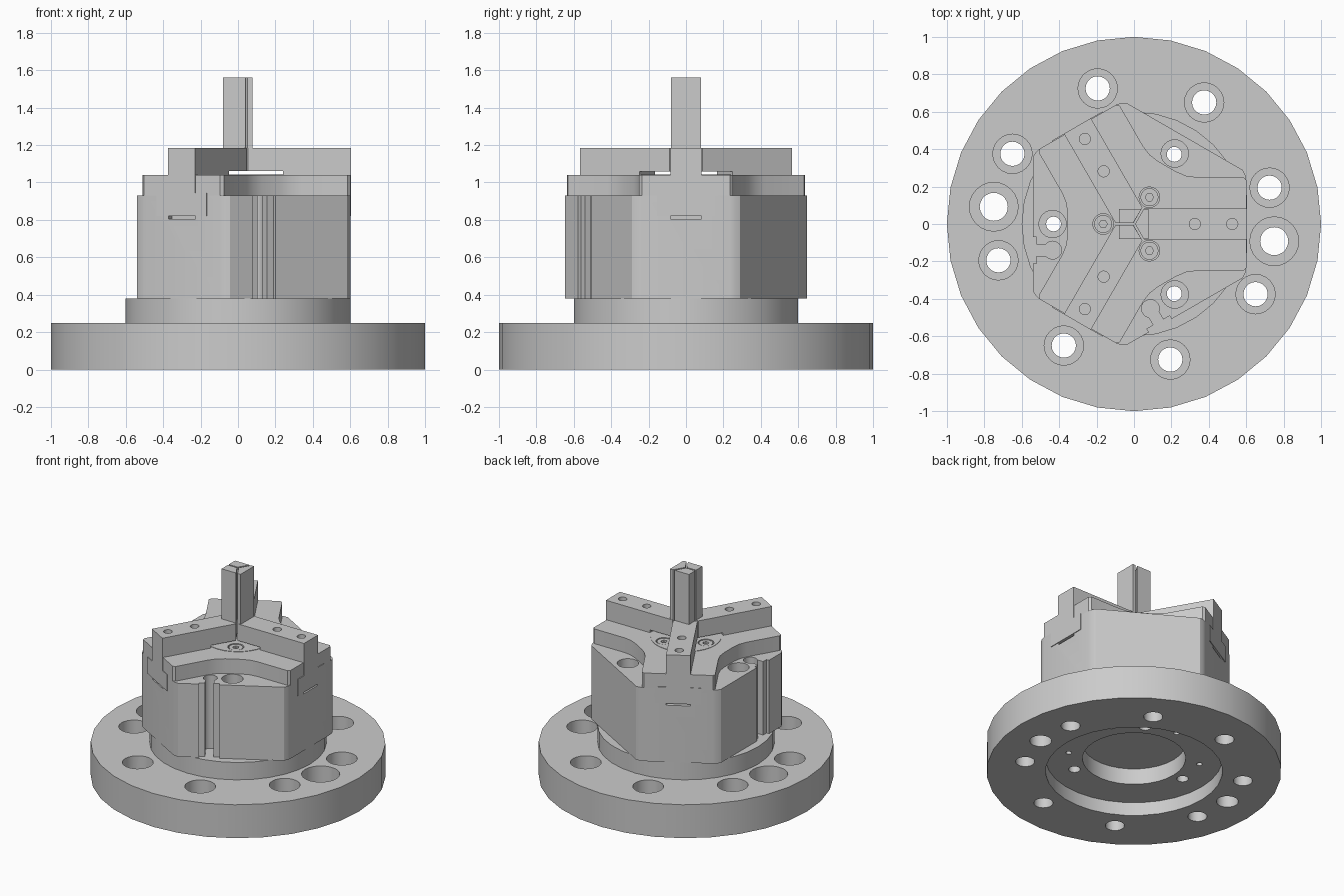
import bpy, bmesh, math
from mathutils import Matrix

if "Cube" in bpy.data.objects:
    bpy.data.objects.remove(bpy.data.objects["Cube"])

steel = bpy.data.materials.new("steel grey")
steel.diffuse_color = (0.6, 0.6, 0.6, 1)
steel.use_nodes = True
steel.node_tree.nodes["Principled BSDF"].inputs["Base Color"].default_value = steel.diffuse_color


def turn(p, deg):
    a = math.radians(deg)
    return (p[0] * math.cos(a) - p[1] * math.sin(a),
            p[0] * math.sin(a) + p[1] * math.cos(a))


def polar(r, deg):
    return turn((r, 0), deg)


def circle(r, n=32, c=(0, 0)):
    return [(c[0] + r * math.cos(2 * math.pi * i / n),
             c[1] + r * math.sin(2 * math.pi * i / n)) for i in range(n)]


def prism(name, outline, z0, z1, matrix=None):
    """Extrude a plan outline from z0 to z1, optionally placed by a matrix."""
    bm = bmesh.new()
    face = bm.faces.new([bm.verts.new((x, y, z0)) for x, y in outline])
    ext = bmesh.ops.extrude_face_region(bm, geom=[face])
    bmesh.ops.translate(bm, vec=(0, 0, z1 - z0),
                        verts=[v for v in ext["geom"] if isinstance(v, bmesh.types.BMVert)])
    if matrix:
        bm.transform(matrix)
    bmesh.ops.recalc_face_normals(bm, faces=bm.faces)
    mesh = bpy.data.meshes.new(name)
    bm.to_mesh(mesh)
    bm.free()
    mesh.materials.append(steel)
    obj = bpy.data.objects.new(name, mesh)
    bpy.context.collection.objects.link(obj)
    return obj


def cut(targets, outline, z0, z1, matrix=None):
    """Subtract a prism from each target."""
    cutter = prism("cutter", outline, z0, z1, matrix)
    for obj in targets:
        mod = obj.modifiers.new("cut", "BOOLEAN")
        mod.operation, mod.solver, mod.object = "DIFFERENCE", "EXACT", cutter
        bpy.context.view_layer.objects.active = obj
        bpy.ops.object.modifier_apply(modifier=mod.name)
    bpy.data.objects.remove(cutter)


def three_fold(half):
    """Mirror half of an arm outline across its axis and repeat it three times."""
    arm = [(x, -y) for x, y in half] + [(x, y) for x, y in reversed(half)]
    return [turn(p, a) for a in (0, 120, 240) for p in arm]


# Round flange, collar, body and raised star-shaped cap
flange = prism("flange", circle(1), 0, 0.25)
collar = prism("collar", circle(0.6), 0.25, 0.38)
body = prism("body", three_fold([(0.582, 0.288), (0.595, 0.262), (0.6, 0.235)]), 0.38, 0.93)
cap = prism("cap", three_fold([(0.225, 0.28), (0.279, 0.2575), (0.337, 0.25),
                               (0.585, 0.25), (0.6, 0.235)]), 0.93, 1.04)
plate = prism("centre_plate", circle(0.24), 1.04, 1.043)

# Stepped recess under the flange, with small blind holes
cut([flange], circle(0.6), -0.1, 0.1)
cut([flange], circle(0.35), 0.05, 0.22)
for a in (30, 90, 150, 330):
    cut([flange], circle(0.02, 12, polar(0.45, a)), 0.05, 0.18)

# Counterbored mounting holes in the flange
holes = [(0.75, 15 + 45 * i, 0.105, 0.065) for i in range(8)]
holes += [(0.755, a, 0.13, 0.075) for a in (-7, 173)]
for r, a, big, small in holes:
    cut([flange], circle(small, 20, polar(r, a)), -0.1, 0.3)
    cut([flange], circle(big, 24, polar(r, a)), 0.13, 0.3)

# Counterbored bolts holes in the body shelves
for a in (60, 180, 300):
    cut([flange, collar, body], circle(0.04, 16, polar(0.43, a)), 0.05, 1.0)
    cut([body], circle(0.073, 24, polar(0.435, a)), 0.82, 1.0)

# Vertical keyhole sensor slots on two sides
for a, t in ((180, 0.14), (300, -0.15)):
    spin = Matrix.Rotation(math.radians(a), 4, "Z")
    for d0, w in ((0.52, 0.07), (0.45, 0.03)):
        cut([body], [(d0, t - w), (0.6, t - w), (0.6, t + w), (d0, t + w)], 0.3, 1.0, spin)
    cut([body], circle(0.048, 16, (0.435, t)), 0.3, 1.0, spin)

# Two port holes on the third side
for t, z in ((-0.246, 0.73), (0.214, 0.545)):
    place = (Matrix.Rotation(math.radians(60), 4, "Z") @ Matrix.Translation((0, t, z))
             @ Matrix.Rotation(math.radians(90), 4, "Y"))
    cut([body], circle(0.033, 16), 0.44, 0.65, place)

# Countersunk centre screws
for a in (60, 180, 300):
    c = polar(0.165, a)
    cut([cap, plate], circle(0.055, 20, c), 1.02, 1.1)
    screw = prism("centre_screw", circle(0.048, 20, c), 1.015, 1.04)
    cut([screw], circle(0.022, 6, c), 1.025, 1.1)

# Three sliding jaws: T-shaped guide plus pointed inner bar
tee = [(-0.155, 0.82), (0.155, 0.82), (0.155, 0.943), (0.083, 0.943),
       (0.083, 1.185), (-0.083, 1.185), (-0.083, 0.943), (-0.155, 0.943)]
along_x = Matrix(((0, 0, 1, 0), (1, 0, 0, 0), (0, 1, 0, 0), (0, 0, 0, 1)))
tip = [(0.006, 0), (0.24, 0), (0.24, 0.083), (0.054, 0.083)]
tip = [tip[0], (0.054, -0.083), (0.24, -0.083), (0.24, 0.083), tip[3]]
for a in (0, 120, 240):
    spin = Matrix.Rotation(math.radians(a), 4, "Z")
    guide = prism("jaw_guide", tee, 0.24, 0.605, spin @ along_x)
    for r in (0.325, 0.525):
        cut([guide], circle(0.03, 16, polar(r, a)), 1.08, 1.3)
    prism("jaw_bar", tip, 1.06, 1.185, spin)
    # Relief groove below the guide
    cut([body], [(0.56, -0.083), (0.65, -0.083), (0.65, 0.083), (0.56, 0.083)], 0.805, 0.83, spin)

# Gripping fingers: a square post split in three
prism("front_finger", [(0.006, 0), (0.052, -0.08), (0.077, -0.08),
                       (0.077, 0.08), (0.052, 0.08)], 1.185, 1.56)
for s in (1, -1):
    prism("side_finger", [(-0.08, 0.005 * s), (-0.005, 0.005 * s),
                          (0.04, 0.08 * s), (-0.08, 0.08 * s)], 1.185, 1.56)

# Smooth round walls, keep machined edges crisp
bpy.ops.object.select_all(action="SELECT")
bpy.ops.object.shade_smooth_by_angle(angle=math.radians(28))
